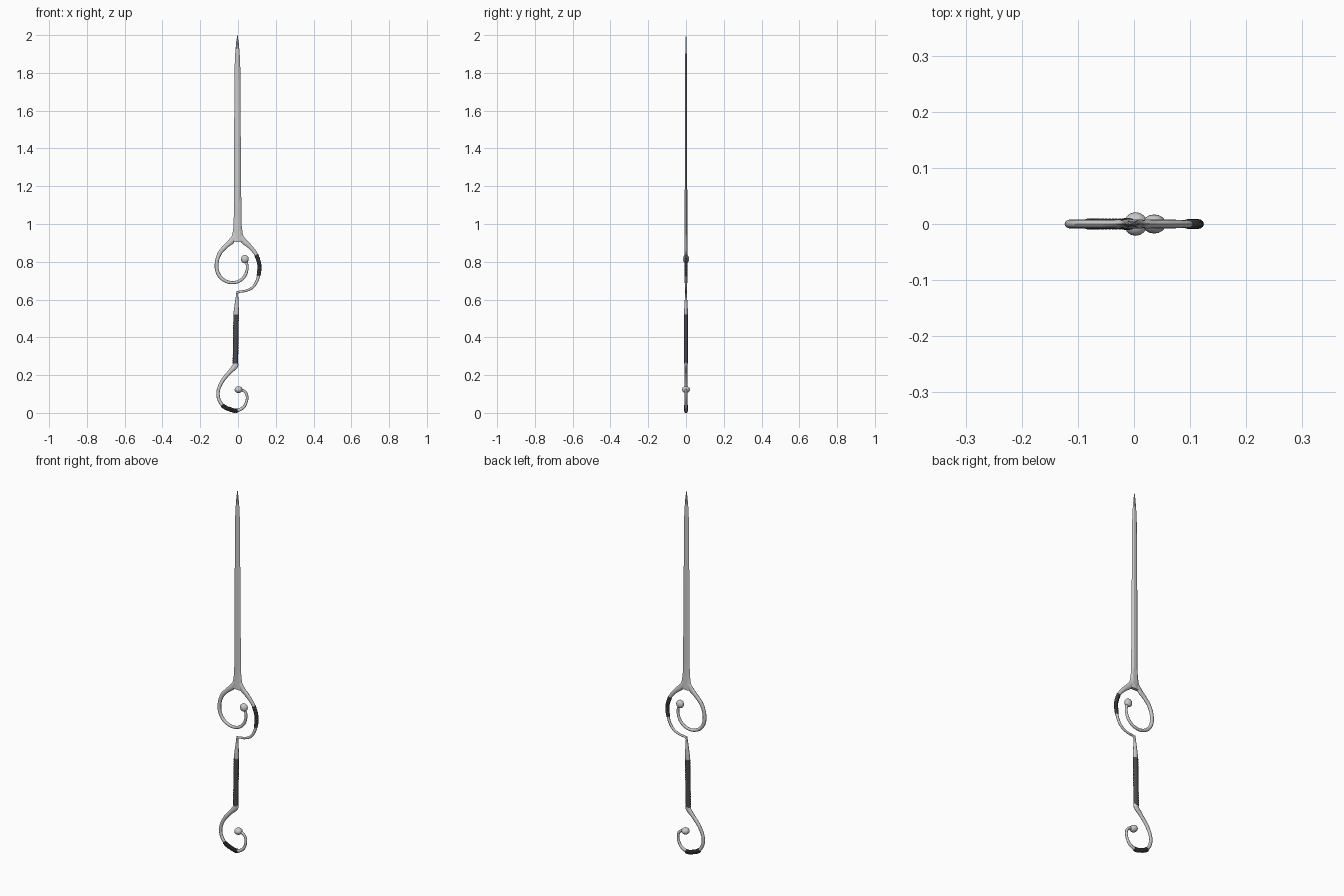
import bpy, bmesh, math
from mathutils import Vector

leather = bpy.data.materials.new("dark_leather")
leather.diffuse_color = (0.07, 0.07, 0.08, 1)


def spline(keys, steps=6):
    """Catmull-Rom through (x, z, half_width, half_depth) keys."""
    k = [Vector(p) for p in keys]
    k = [2 * k[0] - k[1]] + k + [2 * k[-1] - k[-2]]
    out = []
    for i in range(1, len(k) - 2):
        a, b, c, d = k[i - 1:i + 3]
        for s in range(steps):
            t = s / steps
            out.append(0.5 * (2 * b + (c - a) * t + (2 * a - 5 * b + 4 * c - d) * t * t
                              + (3 * b - a - 3 * c + d) * t ** 3))
    return out + [k[-2]]


def sweep(name, path, section, mat=None, angle=40):
    """Skin a cross-section along a path lying in the xz plane."""
    bm = bmesh.new()
    rings = []
    for i, p in enumerate(path):
        a, b = path[max(i - 1, 0)], path[min(i + 1, len(path) - 1)]
        d = Vector((b[0] - a[0], b[1] - a[1])).normalized()
        rings.append([bm.verts.new((p[0] - d.y * u * p[2], v * p[3], p[1] + d.x * u * p[2]))
                      for u, v in section])
    n = len(section)
    for r, q in zip(rings, rings[1:]):
        for j in range(n):
            bm.faces.new((r[j], r[(j + 1) % n], q[(j + 1) % n], q[j]))
    bm.faces.new(rings[0][::-1])
    bm.faces.new(rings[-1])
    bmesh.ops.recalc_face_normals(bm, faces=bm.faces)
    me = bpy.data.meshes.new(name)
    bm.to_mesh(me)
    bm.free()
    ob = bpy.data.objects.new(name, me)
    bpy.context.collection.objects.link(ob)
    if mat:
        me.materials.append(mat)
    smooth(ob, angle)
    return ob


def smooth(ob, angle=40):
    bpy.ops.object.select_all(action='DESELECT')
    ob.select_set(True)
    bpy.context.view_layer.objects.active = ob
    bpy.ops.object.shade_smooth_by_angle(angle=math.radians(angle))


def wrap(name, path, extra):
    """Ribbed binding hugging part of a rod path."""
    pts = []
    for i, (a, b) in enumerate(zip(path, path[1:])):
        for t, e in ((0, 0.4), (0.25, 1), (0.75, 1)):
            p = a.lerp(b, t)
            pts.append((p[0], p[1], p[2] + extra * e, p[3] + extra * e))
    sweep(name, pts, ROUND, leather)


def ball(name, x, z, rx, ry, rz):
    bpy.ops.mesh.primitive_uv_sphere_add(segments=16, ring_count=10, location=(x, 0, z))
    ob = bpy.context.object
    ob.name = name
    ob.scale = (rx, ry, rz)
    smooth(ob)


ROUND = [(math.cos(i * math.pi / 6), math.sin(i * math.pi / 6)) for i in range(12)]
BLADE = [(1, 0), (0.45, 1), (-0.45, 1), (-1, 0), (-0.45, -1), (0.45, -1)]

# long slim blade with flared base
sweep("blade", [(-0.002, 0.905, 0.036, 0.008), (-0.002, 0.925, 0.034, 0.008),
                (-0.002, 0.95, 0.027, 0.008), (-0.002, 0.985, 0.022, 0.007),
                (-0.002, 1.05, 0.020, 0.007), (-0.003, 1.4, 0.018, 0.006),
                (-0.003, 1.83, 0.015, 0.005), (-0.003, 1.9, 0.012, 0.004),
                (-0.003, 1.96, 0.007, 0.003), (-0.003, 2.0, 0.001, 0.001)], BLADE, angle=25)

# left curl below the blade
left = spline([(-0.012, 0.94, 0.014, 0.007), (-0.036, 0.908, 0.015, 0.008), (-0.063, 0.884, 0.012, 0.008),
               (-0.095, 0.848, 0.011, 0.008), (-0.112, 0.80, 0.010, 0.008), (-0.110, 0.75, 0.010, 0.008),
               (-0.085, 0.71, 0.009, 0.008), (-0.04, 0.690, 0.008, 0.007), (0.005, 0.697, 0.008, 0.007),
               (0.036, 0.725, 0.008, 0.007), (0.049, 0.765, 0.007, 0.007), (0.045, 0.795, 0.007, 0.006),
               (0.036, 0.812, 0.007, 0.006)])
sweep("left_curl", left, ROUND)
ball("curl_knob", 0.036, 0.814, 0.021, 0.017, 0.022)

# right guard bow joining the blade to the handle
right = spline([(0.008, 0.94, 0.014, 0.007), (0.032, 0.908, 0.015, 0.008), (0.060, 0.883, 0.012, 0.008),
                (0.092, 0.845, 0.010, 0.007), (0.110, 0.80, 0.009, 0.007), (0.113, 0.76, 0.009, 0.007),
                (0.103, 0.705, 0.008, 0.006), (0.078, 0.665, 0.007, 0.006), (0.040, 0.646, 0.006, 0.005),
                (0.010, 0.642, 0.006, 0.005), (-0.005, 0.635, 0.006, 0.005)])
sweep("guard_bow", right, ROUND)
wrap("guard_wrap", [p for p in right if p[0] > 0.09 and 0.72 < p[1] < 0.84], 0.002)

# tapering neck and bound grip
sweep("neck", [(-0.004, 0.645, 0.004, 0.004), (-0.005, 0.62, 0.006, 0.005), (-0.007, 0.58, 0.010, 0.008),
               (-0.009, 0.535, 0.014, 0.010), (-0.010, 0.515, 0.013, 0.009)], ROUND)
wrap("grip", [Vector((-0.010 - 0.004 * t / 20, 0.522 - 0.265 * t / 20, 0.0125, 0.009))
              for t in range(21)], 0.002)

# hooked pommel
hook = spline([(-0.012, 0.268, 0.013, 0.009), (-0.016, 0.247, 0.015, 0.009), (-0.045, 0.215, 0.011, 0.008),
               (-0.082, 0.170, 0.010, 0.008), (-0.104, 0.120, 0.009, 0.007), (-0.102, 0.075, 0.009, 0.007),
               (-0.078, 0.036, 0.009, 0.007), (-0.040, 0.018, 0.009, 0.007), (-0.006, 0.012, 0.009, 0.007),
               (0.030, 0.031, 0.008, 0.007), (0.047, 0.067, 0.007, 0.006), (0.045, 0.100, 0.007, 0.006),
               (0.028, 0.118, 0.007, 0.006), (0.004, 0.122, 0.008, 0.007)])
sweep("pommel_hook", hook, ROUND)
wrap("pommel_wrap", [p for p in hook if -0.085 < p[0] < 0.002 and p[1] < 0.05], 0.003)
ball("pommel_knob", 0.003, 0.123, 0.021, 0.021, 0.018)
